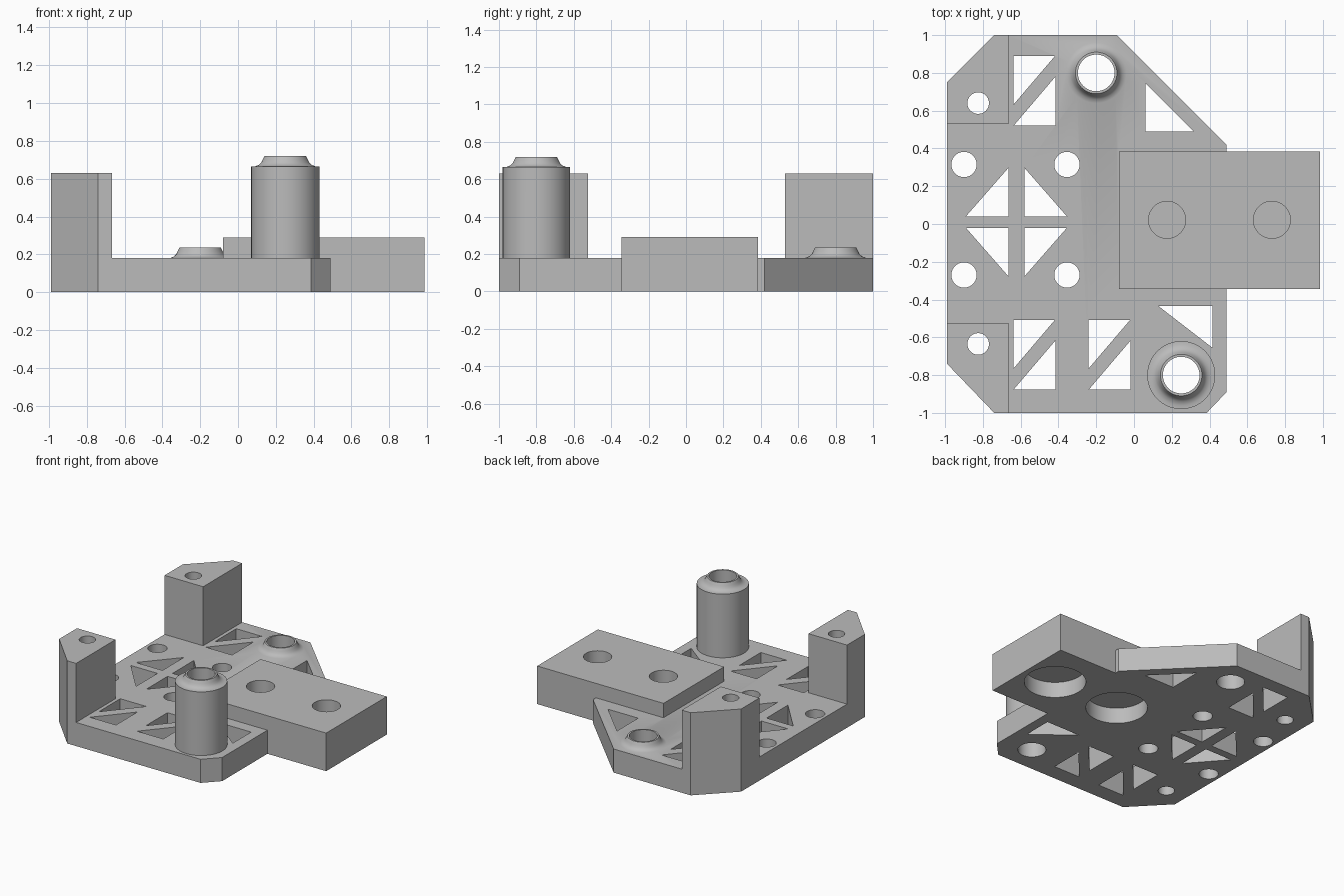
import bpy, bmesh, math
from mathutils import Vector

cube = bpy.data.objects.get("Cube")
if cube:
    bpy.data.objects.remove(cube, do_unlink=True)

grey = bpy.data.materials.new("matte_grey")
grey.use_nodes = True
grey.diffuse_color = (0.5, 0.5, 0.5, 1)
grey.node_tree.nodes["Principled BSDF"].inputs["Base Color"].default_value = (0.5, 0.5, 0.5, 1)


def add_prism(bm, points, low, high):
    """Closed prism over an outline."""
    bottom = [bm.verts.new((x, y, low)) for x, y in points]
    face = bm.faces.new(bottom)
    result = bmesh.ops.extrude_face_region(bm, geom=[face])
    top = [g for g in result["geom"] if isinstance(g, bmesh.types.BMVert)]
    bmesh.ops.translate(bm, verts=top, vec=Vector((0, 0, high - low)))


def circle(x, y, radius, sides=64):
    turn = 2 * math.pi / sides
    return [(x + radius * math.cos(i * turn), y + radius * math.sin(i * turn)) for i in range(sides)]


def add_lathe(bm, x, y, profile, sides=64):
    """Closed solid turned around a vertical axis."""
    rings = [[bm.verts.new((px, py, z)) for px, py in circle(x, y, r, sides)] for r, z in profile]
    for a, b in zip(rings, rings[1:]):
        for i in range(sides):
            j = (i + 1) % sides
            bm.faces.new((a[i], a[j], b[j], b[i]))
    bm.faces.new(rings[0])
    bm.faces.new(rings[-1])


def make_object(name, bm):
    bmesh.ops.recalc_face_normals(bm, faces=bm.faces)
    mesh = bpy.data.meshes.new(name)
    bm.to_mesh(mesh)
    bm.free()
    mesh.materials.append(grey)
    obj = bpy.data.objects.new(name, mesh)
    bpy.context.collection.objects.link(obj)
    return obj


def prism_object(name, points, low, high):
    bm = bmesh.new()
    add_prism(bm, points, low, high)
    return make_object(name, bm)


def combine(target, tool, operation):
    """Apply a boolean, then discard the tool."""
    tool.hide_render = True
    bpy.context.view_layer.objects.active = target
    mod = target.modifiers.new(operation.lower(), "BOOLEAN")
    mod.operation = operation
    mod.solver = "EXACT"
    mod.object = tool
    bpy.ops.object.modifier_apply(modifier=mod.name)
    bpy.data.objects.remove(tool, do_unlink=True)


PLATE = 0.18
FRONT_Y, BACK_Y = -0.8, 0.8
PILLAR_X, COLLAR_X = 0.25, -0.2
BLOCK_HOLES = (0.175, 0.73)

# Base plate
base = prism_object("base_plate", [
    (-0.99, -0.74), (-0.74, -1), (0.385, -1), (0.49, -0.89),
    (0.49, 0.42), (-0.09, 1), (-0.74, 1), (-0.99, 0.75)], 0, PLATE)

# Raised side block
block = prism_object("side_block", [(-0.08, -0.345), (0.985, -0.345), (0.985, 0.385), (-0.08, 0.385)], 0, 0.29)
combine(base, block, "UNION")

# Corner posts
back_post = prism_object("back_post", [
    (-0.99, 0.53), (-0.665, 0.53), (-0.665, 1), (-0.74, 1), (-0.99, 0.75)], 0.09, 0.63)
front_post = prism_object("front_post", [
    (-0.99, -0.525), (-0.99, -0.74), (-0.74, -1), (-0.665, -1), (-0.665, -0.525)], 0.09, 0.63)
combine(base, back_post, "UNION")
combine(base, front_post, "UNION")

# Flared collar, alone on the plate and on top of the pillar
FLARE = [(0.16, 0), (0.14, 0.008), (0.127, 0.02), (0.12, 0.035), (0.11, 0.055)]
for name, x, y, foot, height in (("pillar", PILLAR_X, FRONT_Y, 0.18, 0.665),
                                 ("collar", COLLAR_X, BACK_Y, 0.16, PLATE)):
    profile = [(foot, 0.09), (foot, height)] if foot > 0.16 else [(foot, 0.09)]
    bm = bmesh.new()
    add_lathe(bm, x, y, profile + [(r, height + z) for r, z in FLARE])
    combine(base, make_object(name, bm), "UNION")

# Through holes, blind holes and triangular windows
cut = bmesh.new()
for x in (-0.9, -0.355):
    for y in (0.315, -0.27):
        add_prism(cut, circle(x, y, 0.067), -0.1, 1)
for y in (0.64, -0.635):
    add_prism(cut, circle(-0.825, y, 0.057), -0.1, 1)
add_prism(cut, circle(PILLAR_X, FRONT_Y, 0.097), -0.1, 1)
add_prism(cut, circle(COLLAR_X, BACK_Y, 0.097), -0.1, 1)
for x in BLOCK_HOLES:
    add_prism(cut, circle(x, 0.022, 0.213), -0.1, 0.12)
    add_prism(cut, circle(x, 0.022, 0.098), 0.135, 0.5)


# Right-angled window: corner plus signed leg lengths
def add_window(x, y, dx, dy):
    add_prism(cut, [(x, y), (x + dx, y), (x, y + dy)], -0.1, 0.4)


for x, y in ((-0.638, 0.89), (-0.638, -0.507), (-0.24, -0.507)):
    add_window(x, y, 0.22, -0.258)
    add_window(x + 0.222, y - 0.368, -0.22, 0.258)
for x, dx in ((-0.665, -0.225), (-0.58, 0.225)):
    add_window(x, 0.04, dx, 0.257)
    add_window(x, -0.02, dx, -0.257)
add_window(0.06, 0.49, 0.255, 0.255)
add_window(0.415, -0.435, -0.285, -0.22)
combine(base, make_object("cutter", cut), "DIFFERENCE")

# Smooth the round walls, keep edges crisp
base.name = "mounting_bracket"
bpy.ops.object.select_all(action="DESELECT")
base.select_set(True)
bpy.context.view_layer.objects.active = base
bpy.ops.object.shade_smooth_by_angle(angle=math.radians(30))
